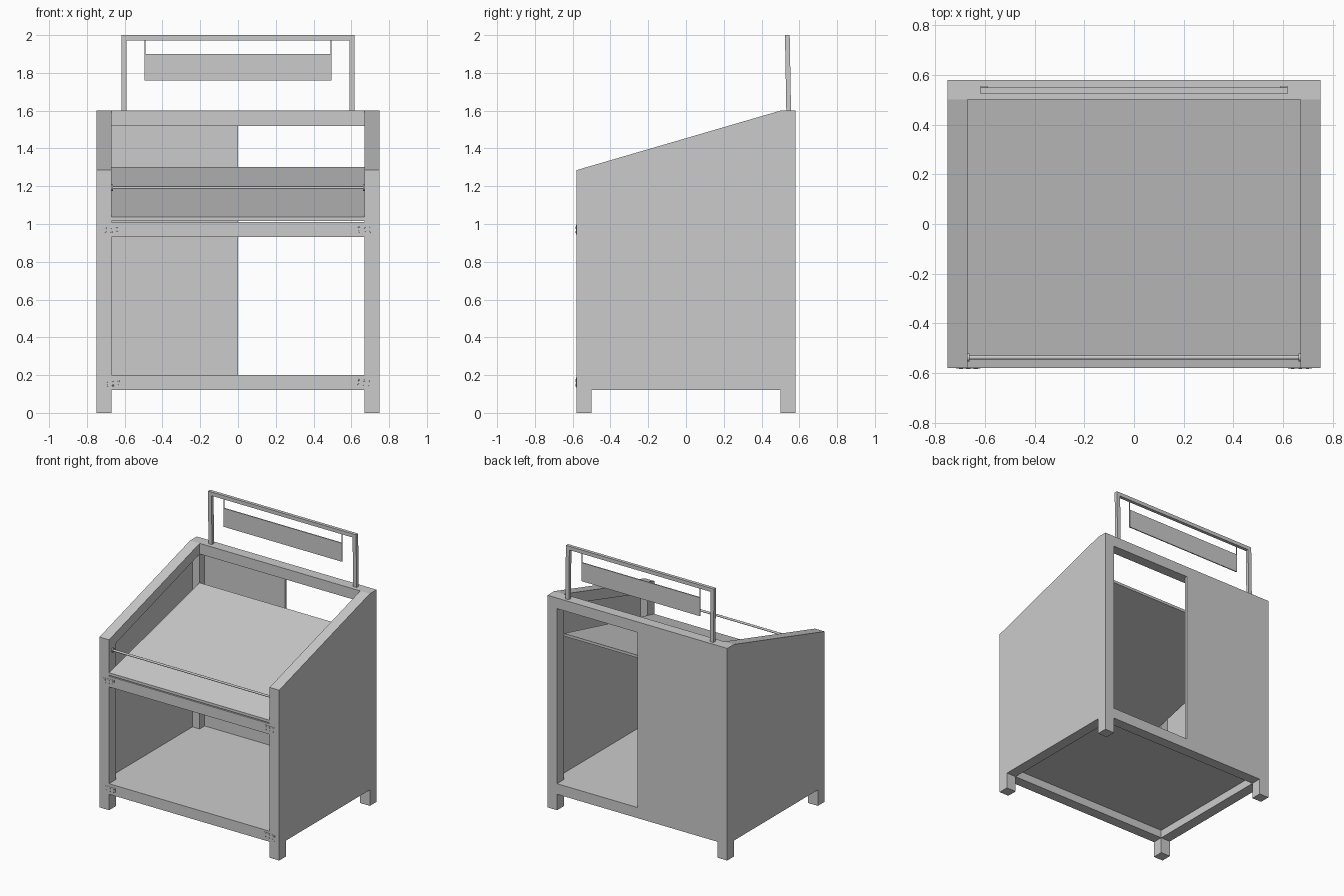
import bpy, bmesh, math
from mathutils import Matrix, Vector

if "Cube" in bpy.data.objects:
    bpy.data.objects.remove(bpy.data.objects["Cube"])


def finish(name, bm, matrix=None):
    if matrix:
        bm.transform(matrix)
    bmesh.ops.recalc_face_normals(bm, faces=bm.faces)
    me = bpy.data.meshes.new(name)
    bm.to_mesh(me)
    bm.free()
    ob = bpy.data.objects.new(name, me)
    bpy.context.collection.objects.link(ob)
    return ob


def prism(name, profile, x0, x1):
    """Extrude a (y, z) profile from x0 to x1."""
    bm = bmesh.new()
    face = bm.faces.new([bm.verts.new((x0, y, z)) for y, z in profile])
    ext = bmesh.ops.extrude_face_region(bm, geom=[face])
    verts = [g for g in ext["geom"] if isinstance(g, bmesh.types.BMVert)]
    bmesh.ops.translate(bm, verts=verts, vec=(x1 - x0, 0, 0))
    return finish(name, bm)


def box(name, x, y, z):
    return prism(name, [(y[0], z[0]), (y[1], z[0]), (y[1], z[1]), (y[0], z[1])], *x)


def cylinder_x(name, r, x0, x1, y, z, sides=16):
    bm = bmesh.new()
    bmesh.ops.create_cone(bm, cap_ends=True, segments=sides, radius1=r, radius2=r, depth=x1 - x0)
    m = Matrix.Translation(((x0 + x1) / 2, y, z)) @ Matrix.Rotation(math.pi / 2, 4, 'Y')
    ob = finish(name, bm, m)
    for p in ob.data.polygons:
        p.use_smooth = len(p.vertices) == 4
    return ob


W, D, T = 0.75, 0.58, 0.08      # half width, half depth, timber size
YI, XI = D - T, W - T


def slope(y):
    return 1.6 + (y - YI) * (1.6 - 1.285) / (YI + D)


# Side frames: posts, rails, sloped top rail and flush panel
for side, s in (("left", -1), ("right", 1)):
    xs = sorted((s * W, s * XI))
    prism(side + "_front_post", [(-D, 0), (-YI, 0), (-YI, slope(-YI)), (-D, slope(-D))], *xs)
    box(side + "_back_post", xs, (YI, D), (0, 1.6))
    box(side + "_bottom_rail", xs, (-YI, YI), (0.12, 0.20))
    drop = 0.08
    prism(side + "_sloped_rail", [(-YI, slope(-YI) - drop), (YI, slope(YI) - drop),
                                  (YI, slope(YI)), (-YI, slope(-YI))], *xs)
    prism(side + "_panel", [(-YI, 0.20), (YI, 0.20), (YI, slope(YI) - drop),
                            (-YI, slope(-YI) - drop)], *sorted((s * W, s * (W - 0.02))))

# Cross rails
box("front_bottom_rail", (-XI, XI), (-D, -YI), (0.12, 0.20))
box("back_bottom_rail", (-XI, XI), (YI, D), (0.12, 0.20))
box("front_middle_rail", (-XI, XI), (-D, -YI), (0.93, 1.01))
box("back_top_rail", (-XI, XI), (YI, D), (1.52, 1.60))

# Floor, half-width back panel and tilted display shelf
box("floor_board", (-XI, XI), (-YI, YI), (0.18, 0.20))
box("back_panel", (-XI, 0), (D - 0.02, D), (0.20, 1.52))
prism("tilted_shelf", [(-D, 1.017), (YI, 1.283), (YI, 1.303), (-D, 1.037)], -XI, XI)

# Front retaining rod with end flanges
cylinder_x("front_rod", 0.008, -XI, XI, -0.537, 1.192)
for side, s in (("left", -1), ("right", 1)):
    cylinder_x(side + "_rod_flange", 0.016, *sorted((s * XI, s * (XI - 0.009))), -0.537, 1.192)

# Sign frame, leaning slightly forward
for side, s in (("left", -1), ("right", 1)):
    prism(side + "_sign_post", [(0.531, 1.6), (0.556, 1.6), (0.549, 2.0), (0.524, 2.0)],
          *sorted((s * 0.618, s * 0.589)))
    box(side + "_sign_hanger", (s * 0.493 - 0.002, s * 0.493 + 0.002), (0.535, 0.539), (1.76, 1.975))
box("sign_top_bar", (-0.589, 0.589), (0.524, 0.549), (1.972, 2.0))
box("sign_board", (-0.495, 0.493), (0.533, 0.541), (1.76, 1.90))

# Small joining plates with screw heads on the front corners
for i, (x, z, a) in enumerate([(-0.67, 0.968, 3), (0.67, 0.97, -2),
                               (-0.662, 0.156, 1), (0.667, 0.16, -6)]):
    bm = bmesh.new()
    bmesh.ops.create_cube(bm, size=1, matrix=Matrix.Diagonal((0.09, 0.003, 0.044, 1)))
    for px in (-0.03, 0, 0.03):
        for pz in (-0.011, 0.011):
            m = Matrix.Translation((px, -0.002, pz)) @ Matrix.Rotation(math.pi / 2, 4, 'X')
            bmesh.ops.create_cone(bm, cap_ends=True, segments=8, radius1=0.005,
                                  radius2=0.004, depth=0.003, matrix=m)
    finish("joining_plate_%d" % (i + 1), bm,
           Matrix.Translation((x, -D - 0.0005, z)) @ Matrix.Rotation(math.radians(-a), 4, 'Y'))
